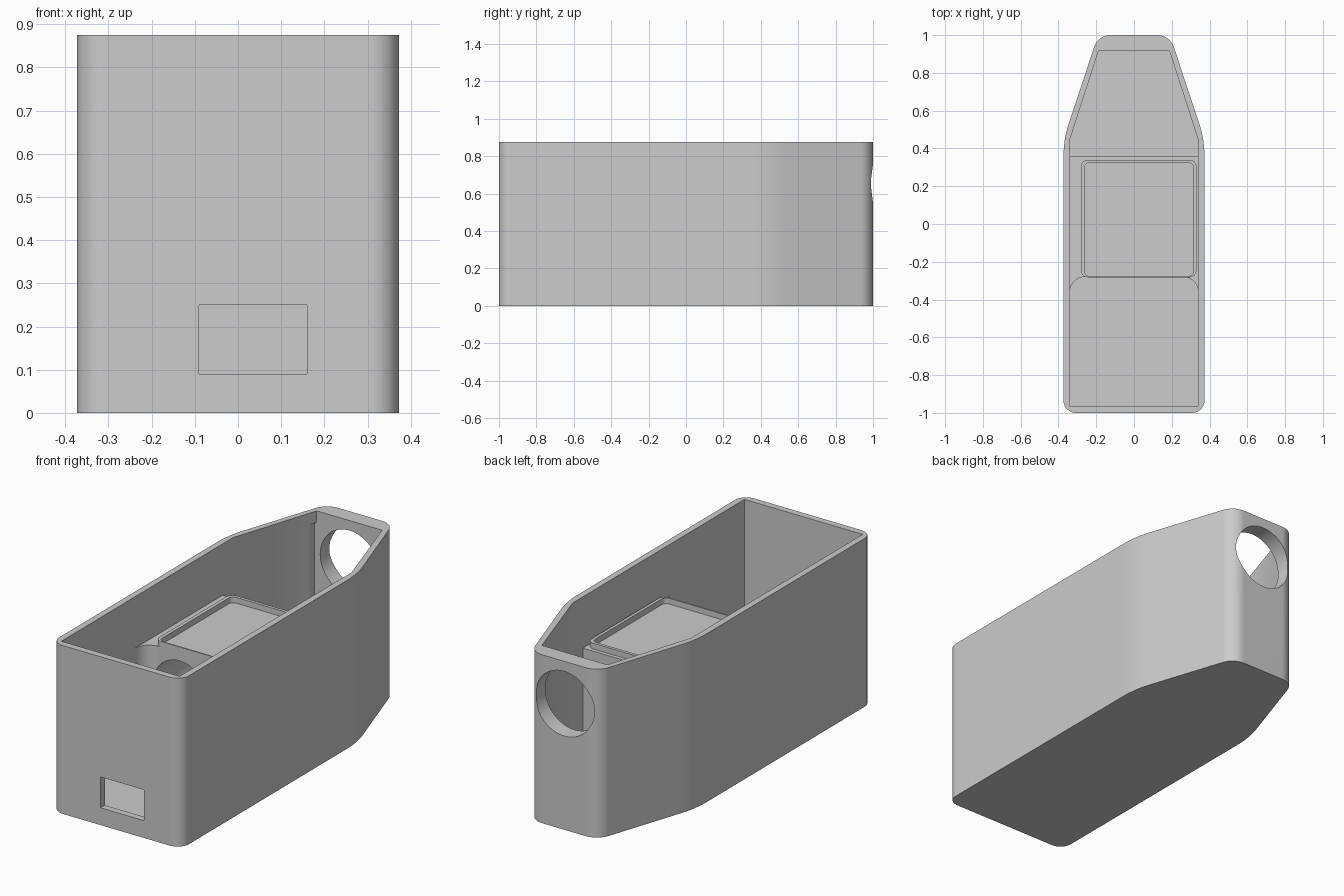
import bpy, bmesh, math
from mathutils import Vector

cube = bpy.data.objects.get("Cube")
if cube:
    bpy.data.objects.remove(cube, do_unlink=True)

grey = bpy.data.materials.new("light grey")
grey.use_nodes = True
grey.diffuse_color = (0.604, 0.604, 0.604, 1)
grey.node_tree.nodes["Principled BSDF"].inputs["Base Color"].default_value = grey.diffuse_color


def rounded(corners, steps=10):
    """Outline from (x, y, tangent length) corners, each rounded by a circular arc."""
    out = []
    for i, (x, y, d) in enumerate(corners):
        p = Vector((x, y, 0))
        if d == 0:
            out.append(p)
            continue
        u = (Vector((*corners[i - 1][:2], 0)) - p).normalized()
        v = (Vector((*corners[(i + 1) % len(corners)][:2], 0)) - p).normalized()
        half = u.angle(v) / 2
        radius = d * math.tan(half)
        centre = p + (u + v).normalized() * d / math.cos(half)
        a = (p + u * d - centre).normalized()
        b = (p + v * d - centre).normalized()
        out += [centre + a.slerp(b, k / steps) * radius for k in range(steps + 1)]
    return out


def mirrored(half):
    """Close a right-hand half outline with its mirror image."""
    return half + [(-x, y, d) for x, y, d in reversed(half)]


def box_outline(x0, x1, y0, y1, d=0):
    return rounded([(x0, y0, d), (x1, y0, d), (x1, y1, d), (x0, y1, d)])


def prism(name, outline, z0, z1):
    bm = bmesh.new()
    base = bm.faces.new([bm.verts.new((p.x, p.y, z0)) for p in outline])
    ext = bmesh.ops.extrude_face_region(bm, geom=[base])["geom"]
    top = [g for g in ext if isinstance(g, bmesh.types.BMVert)]
    bmesh.ops.translate(bm, verts=top, vec=(0, 0, z1 - z0))
    bmesh.ops.recalc_face_normals(bm, faces=bm.faces[:])
    mesh = bpy.data.meshes.new(name)
    bm.to_mesh(mesh)
    bm.free()
    mesh.materials.append(grey)
    obj = bpy.data.objects.new(name, mesh)
    bpy.context.collection.objects.link(obj)
    return obj


def bore(name, x, z, radius, y0, y1):
    """Cylinder cutter along y."""
    bpy.ops.mesh.primitive_cylinder_add(vertices=64, radius=radius, depth=y1 - y0,
                                        location=(x, (y0 + y1) / 2, z),
                                        rotation=(math.pi / 2, 0, 0))
    obj = bpy.context.object
    obj.name = name
    obj.data.materials.append(grey)
    return obj


def activate(obj):
    bpy.ops.object.select_all(action='DESELECT')
    obj.select_set(True)
    bpy.context.view_layer.objects.active = obj


def cut(obj, *cutters):
    for cutter in cutters:
        cutter.hide_render = True
        mod = obj.modifiers.new("cut", 'BOOLEAN')
        mod.operation, mod.solver, mod.object = 'DIFFERENCE', 'EXACT', cutter
        activate(obj)
        bpy.ops.object.modifier_apply(modifier=mod.name)
        bpy.data.objects.remove(cutter, do_unlink=True)


def finish(obj):
    activate(obj)
    bpy.ops.object.shade_smooth_by_angle(angle=math.radians(30))
    mod = obj.modifiers.new("flat normals", 'WEIGHTED_NORMAL')
    mod.keep_sharp = True


# Tapered case, hollowed out, with front port, rear opening and rear panel slot
case = prism("case", rounded(mirrored(
    [(0.373, -1, 0.065), (0.373, 0.45, 0.09), (0.19, 1, 0.065)])), 0, 0.875)
cut(case,
    prism("cavity", rounded(mirrored(
        [(0.34, -0.965, 0), (0.34, 0.445, 0), (0.188, 0.915, 0)])), 0.035, 1),
    prism("port", box_outline(-0.09, 0.16, -1.1, -0.9), 0.09, 0.25),
    prism("panel_slot", box_outline(-0.202, 0.202, 0.873, 0.915), 0.035, 0.815),
    bore("rear_opening", 0, 0.655, 0.168, 0.8, 1.1))
finish(case)

# Inner block, flaring into the side walls at the front, with a round tunnel
flare = [(0.26 + 0.08 * math.sin(t), -0.36 + 0.08 * math.cos(t), 0)
         for t in (math.pi / 2 * k / 10 for k in range(11))]
block = prism("inner_block", rounded(mirrored(
    flare + [(0.345, -0.36, 0), (0.345, 0.36, 0)])), 0.03, 0.608)
cut(block, bore("tunnel", -0.14, 0.415, 0.15, -0.5, 0.5))
finish(block)

# Raised tray lip on the block
lip = prism("tray_lip", box_outline(-0.28, 0.33, -0.282, 0.34, 0.035), 0.6, 0.638)
cut(lip, prism("tray_pocket", box_outline(-0.262, 0.314, -0.275, 0.324, 0.025), 0.5, 0.7))
finish(lip)
